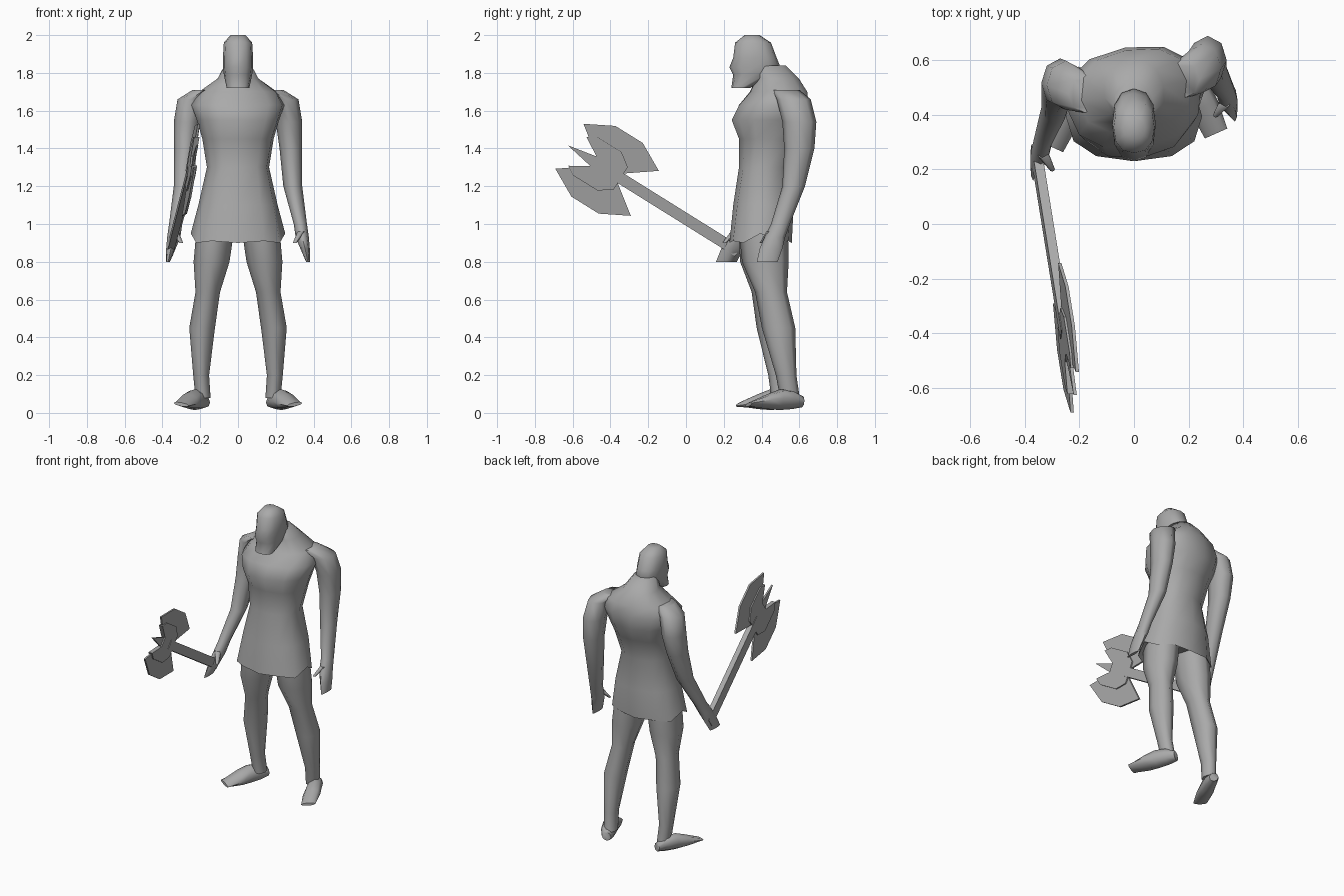
import bpy, bmesh
from math import sin, cos, pi, radians
from mathutils import Vector

cube = bpy.data.objects.get("Cube")
if cube:
    bpy.data.objects.remove(cube)

grey = bpy.data.materials.new("plain grey")
grey.use_nodes = True
grey.diffuse_color = (.4, .4, .4, 1)
shader = grey.node_tree.nodes["Principled BSDF"]
shader.inputs["Base Color"].default_value = grey.diffuse_color


def finish(name, bm, smooth_degrees):
    bmesh.ops.recalc_face_normals(bm, faces=bm.faces)
    mesh = bpy.data.meshes.new(name)
    bm.to_mesh(mesh)
    bm.free()
    mesh.materials.append(grey)
    part = bpy.data.objects.new(name, mesh)
    bpy.context.collection.objects.link(part)
    bpy.ops.object.select_all(action='DESELECT')
    part.select_set(True)
    bpy.context.view_layer.objects.active = part
    bpy.ops.object.shade_smooth_by_angle(angle=radians(smooth_degrees))


def bridge(bm, first, second):
    """Join two loops of equal length with a band of quads."""
    for i in range(len(first)):
        bm.faces.new((first[i - 1], first[i], second[i], second[i - 1]))


def loft(name, rings):
    bm = bmesh.new()
    loops = [[bm.verts.new(point) for point in ring] for ring in rings]
    for lower, upper in zip(loops, loops[1:]):
        bridge(bm, lower, upper)
    bm.faces.new(loops[0])
    bm.faces.new(loops[-1])
    finish(name, bm, 65)


def oval(center, across, along, count=8, power=1):
    """Ring around center; a power below one makes it boxier."""
    def boxy(value):
        return abs(value) ** power * (1 if value > 0 else -1)
    angles = [2 * pi * i / count for i in range(count)]
    return [Vector(center) + Vector(across) * boxy(cos(angle))
            + Vector(along) * boxy(sin(angle)) for angle in angles]


def section(z, half, front, back, turn=0):
    """Level slice of the body, from its half width and its front and back."""
    across = Vector((cos(turn), sin(turn), 0))
    along = Vector((-sin(turn), cos(turn), 0))
    return oval((0, (front + back) / 2, z), across * half,
                along * (back - front) / 2, count=12, power=.85)


def body_section(z, half, front, back):
    """The body twists more the higher the slice lies."""
    return section(z, half, front, back, turn=max(0, z - 1) * radians(15))


def joint(x, y, z, width, depth):
    return oval((x, y, z), (width, 0, 0), (0, depth, 0))


# Torso and tunic with an uneven hem and a hollow underside
hem = body_section(z=.91, half=.25, front=.23, back=.56)
for i, point in enumerate(hem):
    if i % 6 == 0:
        point.z += .04
    elif i % 2:
        point.z -= .01
loft("torso_tunic", [
    section(z=.96, half=.19, front=.28, back=.52),
    hem,
    body_section(z=1.1, half=.21, front=.25, back=.57),
    body_section(z=1.3, half=.165, front=.28, back=.55),
    body_section(z=1.45, half=.19, front=.28, back=.6),
    body_section(z=1.55, half=.22, front=.24, back=.65),
    body_section(z=1.63, half=.25, front=.28, back=.65),
    body_section(z=1.7, half=.21, front=.34, back=.64),
    body_section(z=1.77, half=.11, front=.37, back=.6),
    body_section(z=1.84, half=.07, front=.36, back=.53),
])

# Head with a flat chin, a nose ridge and a rounded crown
loft("head", [
    section(z=1.72, half=.06, front=.24, back=.34),
    section(z=1.79, half=.075, front=.25, back=.47),
    section(z=1.83, half=.08, front=.23, back=.5),
    section(z=1.88, half=.08, front=.25, back=.48),
    section(z=1.96, half=.075, front=.26, back=.45),
    section(z=2, half=.04, front=.31, back=.39),
])


def arm(name, side, swing):
    """Swing carries the lower part of the arm forward."""
    def arm_joint(x, y, z, width, depth):
        forward = swing * (2 - z)
        return joint(side * x, y - forward, z, width, depth)

    loft(name + "_arm", [
        arm_joint(x=.18, y=.53, z=1.71, width=.06, depth=.07),
        arm_joint(x=.25, y=.57, z=1.66, width=.07, depth=.09),
        arm_joint(x=.27, y=.6, z=1.54, width=.07, depth=.09),
        arm_joint(x=.28, y=.6, z=1.4, width=.06, depth=.08),
        arm_joint(x=.29, y=.57, z=1.2, width=.05, depth=.06),
        arm_joint(x=.33, y=.5, z=1, width=.035, depth=.05),
        arm_joint(x=.34, y=.47, z=.93, width=.035, depth=.055),
        arm_joint(x=.355, y=.45, z=.87, width=.025, depth=.06),
        arm_joint(x=.37, y=.43, z=.8, width=.01, depth=.055),
    ])
    loft(name + "_thumb", [
        arm_joint(x=.335, y=.45, z=.96, width=.02, depth=.025),
        arm_joint(x=.3, y=.4, z=.9, width=.01, depth=.01),
    ])


def leg(name, side, stride):
    """Stride carries the foot forward of the hip."""
    def leg_joint(x, y, z, width):
        forward = stride * (1 - z)
        return joint(side * x, y - forward, z, width, width * 1.3)

    loft(name + "_leg", [
        leg_joint(x=.12, y=.41, z=.97, width=.1),
        leg_joint(x=.14, y=.42, z=.8, width=.095),
        leg_joint(x=.16, y=.45, z=.64, width=.065),
        leg_joint(x=.19, y=.49, z=.45, width=.068),
        leg_joint(x=.195, y=.53, z=.2, width=.042),
        leg_joint(x=.185, y=.55, z=.08, width=.04),
    ])

    # Foot turned out, its outer edge lifted
    turn = radians(24)
    ahead = Vector((side * sin(turn), -cos(turn), 0))
    across = Vector((side * cos(turn), sin(turn), .17))
    heel = Vector((side * .175, .615 - stride, 0))

    def foot_ring(reach, z, width, height):
        center = heel + ahead * reach + Vector((0, 0, z))
        return oval(center, across * width, (0, 0, height))

    loft(name + "_foot", [
        foot_ring(reach=0, z=.06, width=.03, height=.03),
        foot_ring(reach=.06, z=.07, width=.045, height=.05),
        foot_ring(reach=.13, z=.07, width=.05, height=.055),
        foot_ring(reach=.2, z=.06, width=.055, height=.04),
        foot_ring(reach=.31, z=.045, width=.045, height=.01),
    ])


arm("left", side=1, swing=0)
arm("right", side=-1, swing=.18)
leg("left", side=1, stride=0)
leg("right", side=-1, stride=.05)


def axe_plate(name, half_outline, thickness):
    """Flat plate from (distance up the shaft, distance off it), mirrored."""
    def place(up, off, lift):
        y = .275 - .85 * up + .53 * off
        z = .855 + .53 * up + .85 * off
        return (lift - .45 - .08 * y + .13 * z, y, z)

    mirrored = [(up, -off) for up, off in reversed(half_outline) if off]
    outline = half_outline + mirrored
    bm = bmesh.new()
    sides = [[bm.verts.new(place(up, off, lift)) for up, off in outline]
             for lift in (thickness / 2, -thickness / 2)]
    bridge(bm, *sides)
    caps = [bm.faces.new(side) for side in sides]
    bmesh.ops.triangulate(bm, faces=caps)
    finish(name, bm, 30)


# Two-bladed axe held out in front
axe_plate("axe_handle", [(0, .03), (.8, .03)], thickness=.035)
axe_plate("axe_blades", [
    (.73, .03), (.58, .14), (.73, .22), (.9, .22),
    (1.05, .14), (.9, .03), (1.06, 0)], thickness=.012)
axe_plate("axe_hub", [
    (.73, .03), (.73, .07), (.8, .12), (.95, .12),
    (1, .09), (.9, .03)], thickness=.028)
